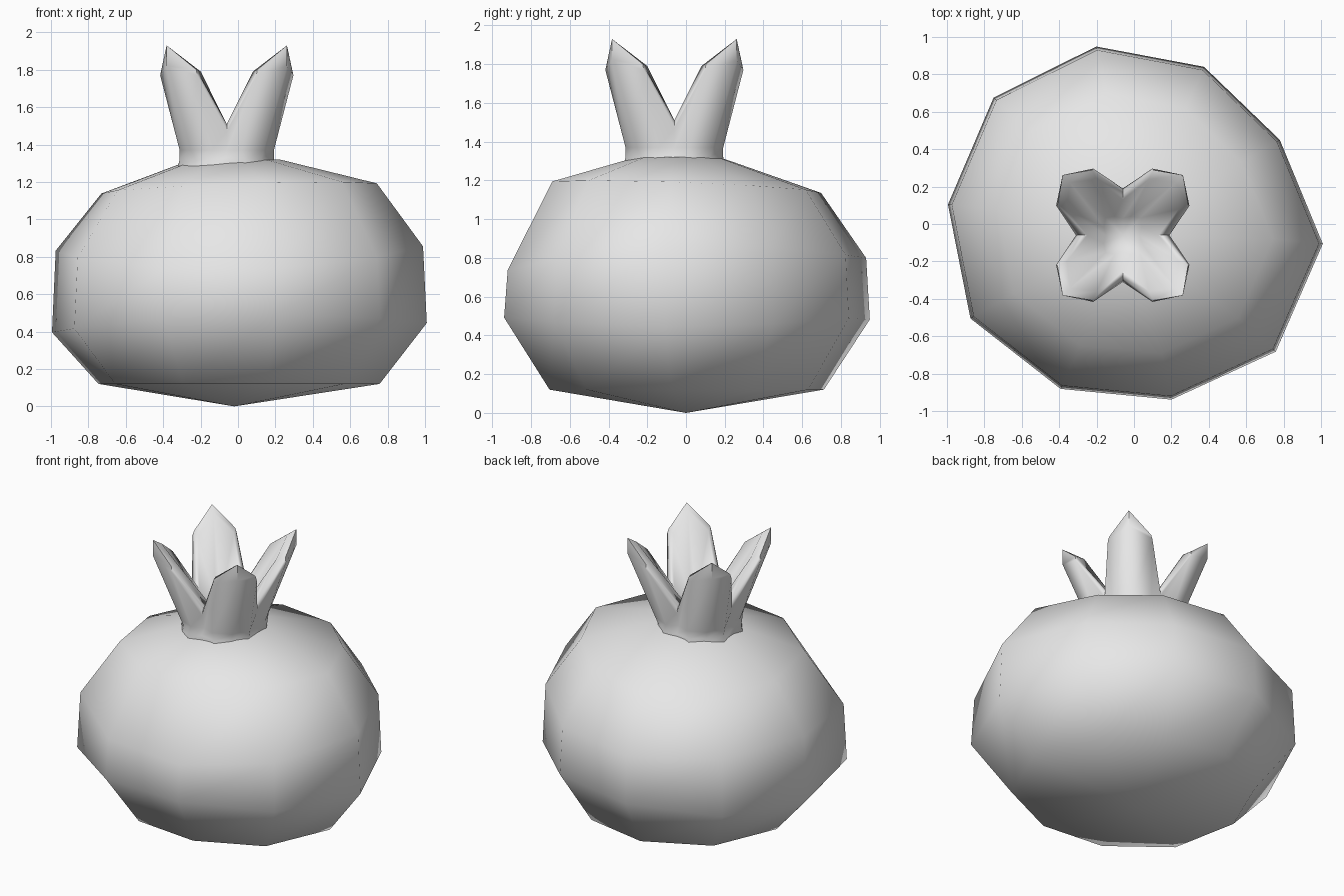
import bpy
import bmesh
from math import cos, sin, radians, pi

cube = bpy.data.objects.get("Cube")
if cube:
    bpy.data.objects.remove(cube, do_unlink=True)

grey = bpy.data.materials.new("light_grey")
grey.use_nodes = True
grey.diffuse_color = (0.8, 0.8, 0.8, 1)
grey.node_tree.nodes["Principled BSDF"].inputs["Base Color"].default_value = (0.8, 0.8, 0.8, 1)


def lofted(name, rings, bottom=None, top=None, angle=180):
    """Skin a stack of closed rings, closing the ends on a pole point."""
    bm = bmesh.new()
    loops = [[bm.verts.new(p) for p in ring] for ring in rings]
    n = len(loops[0])
    for low, high in zip(loops, loops[1:]):
        for i in range(n):
            j = (i + 1) % n
            bm.faces.new((low[i], low[j], high[j], high[i]))
    for pole, loop in ((bottom, loops[0]), (top, loops[-1])):
        if pole:
            tip = bm.verts.new(pole)
            for i in range(n):
                bm.faces.new((loop[i], loop[(i + 1) % n], tip))
    bmesh.ops.recalc_face_normals(bm, faces=bm.faces)
    mesh = bpy.data.meshes.new(name)
    bm.to_mesh(mesh)
    bm.free()
    mesh.materials.append(grey)
    obj = bpy.data.objects.new(name, mesh)
    bpy.context.collection.objects.link(obj)
    bpy.ops.object.select_all(action="DESELECT")
    obj.select_set(True)
    bpy.context.view_layer.objects.active = obj
    bpy.ops.object.shade_smooth_by_angle(angle=radians(angle))
    return obj


# Fruit body: ten-sided and slightly uneven
outline = [0.90, 0.92, 0.97, 1.01, 1.00, 1.01, 0.965, 0.96, 1.02, 1.015]
angles = [radians(30 + 36 * i) for i in range(10)]


def body_ring(scale, z, tilt_x=0, tilt_y=0, saddle=0, shift=0):
    return [(r * scale * cos(a) + shift, r * scale * sin(a) + shift,
             z + tilt_x * cos(a) + tilt_y * sin(a) + saddle * cos(2 * a))
            for r, a in zip(outline, angles)]


lofted("fruit_body", [
    body_ring(0.75, 0.12),
    body_ring(1.0, 0.455, 0.025, 0, -0.035),
    body_ring(0.98, 0.805, 0.015, 0.035, 0.04),
    body_ring(0.735, 1.165, 0.025, -0.025),
    body_ring(0.26, 1.31, 0.01, 0, 0, -0.04),
], bottom=(-0.02, 0, 0), top=(-0.05, -0.05, 1.33))

# Crown: four pointed petals on the diagonals, with a notch between each pair
CX, CY = -0.06, -0.06


def crown_ring(notch, shoulder, peak):
    """Each argument is (radius, height, half spread in degrees)."""
    ring = []
    for k in range(4):
        mid = 45 + 90 * k
        for (r, z), offset in ((notch, -45), (shoulder[:2], -shoulder[2]),
                               (peak, 0), (shoulder[:2], shoulder[2])):
            a = radians(mid + offset)
            ring.append((CX + r * cos(a), CY + r * sin(a), z))
    return ring


lofted("crown", [
    crown_ring((0.25, 1.28), (0.28, 1.28, 24), (0.27, 1.28)),
    crown_ring((0.25, 1.33), (0.27, 1.32, 24), (0.26, 1.32)),
    crown_ring((0.22, 1.37), (0.265, 1.37, 27), (0.28, 1.37)),
    crown_ring((0.25, 1.47), (0.39, 1.77, 21), (0.455, 1.82)),
    crown_ring((0.23, 1.51), (0.385, 1.80, 20), (0.455, 1.93)),
    crown_ring((0.19, 1.50), (0.33, 1.79, 20), (0.40, 1.90)),
    crown_ring((0.09, 1.43), (0.11, 1.43, 22), (0.13, 1.42)),
], top=(CX, CY, 1.39), angle=65)
